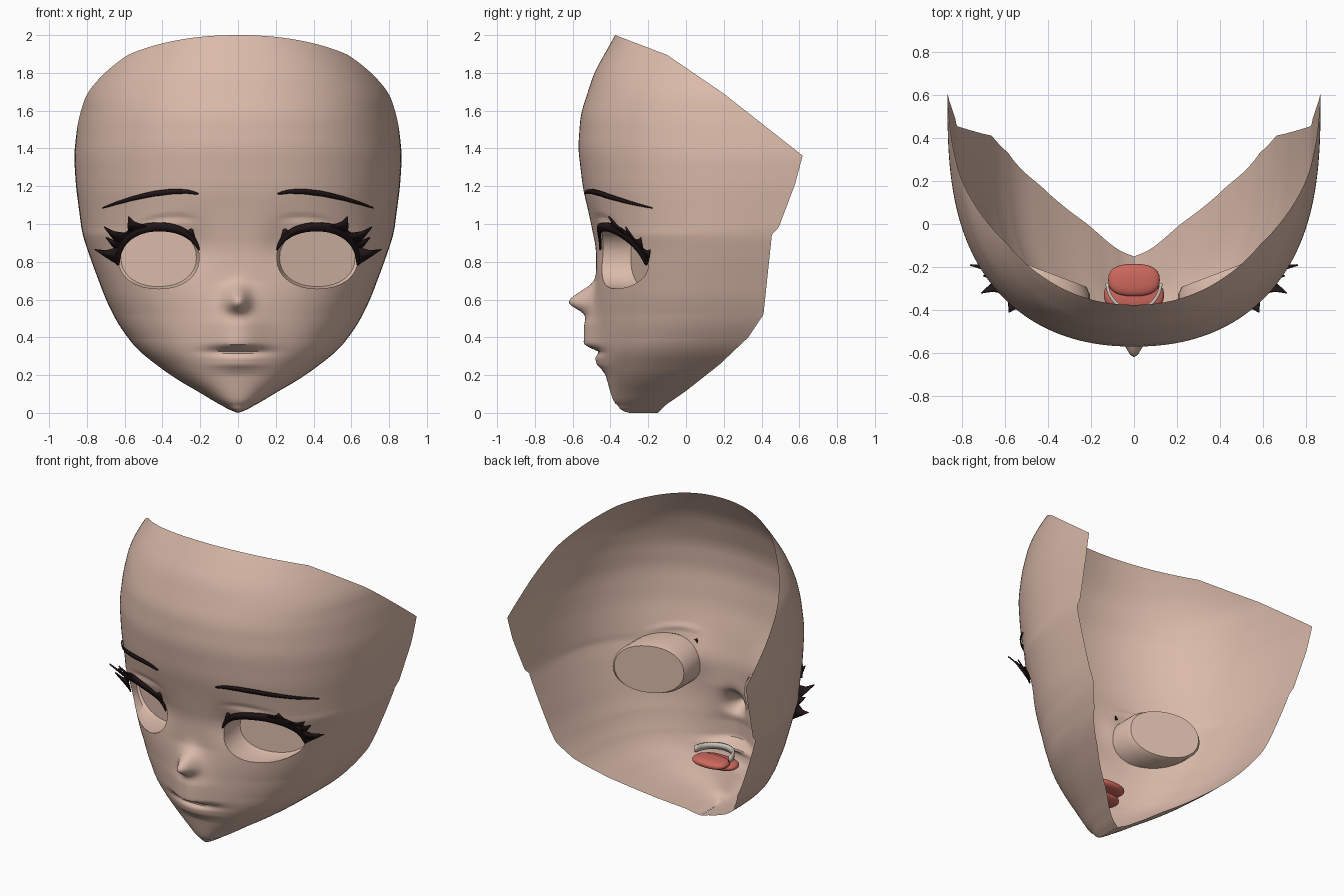
import bpy, bmesh, math
from mathutils import Vector

if "Cube" in bpy.data.objects:
    bpy.data.objects.remove(bpy.data.objects["Cube"])

def mat(name, rgb):
    m = bpy.data.materials.new(name)
    m.diffuse_color = (*rgb, 1)
    m.use_nodes = True
    m.node_tree.nodes["Principled BSDF"].inputs["Base Color"].default_value = m.diffuse_color
    return m

SKIN = mat("skin", (0.70, 0.49, 0.40))
DARK = mat("lash_dark", (0.016, 0.008, 0.009))
RED = mat("tongue_red", (0.62, 0.14, 0.11))
TEETH = mat("teeth_grey", (0.62, 0.56, 0.50))

# Face profiles by height: half width, front line, back edge, lip relief
W = [(0, .002), (.03, .08), (.09, .17), (.18, .33), (.26, .44), (.34, .54), (.47, .635), (.6, .70),
     (.8, .775), (.947, .825), (1.2, .858), (1.36, .868), (1.55, .85), (1.69, .825), (1.8, .765),
     (1.94, .67), (2, .6)]
F = [(0, -.30), (.01, -.34), (.03, -.37), (.074, -.39), (.18, -.42), (.3, -.455), (.4, -.465),
     (.6, -.475), (.87, -.476), (1.05, -.513), (1.185, -.545), (1.4, -.571), (1.58, -.558),
     (1.8, -.487), (2, -.375)]
B = [(0, -.15), (.04, -.11), (.116, 0), (.254, .175), (.4, .33), (.52, .41), (.947, .455),
     (.98, .49), (1.21, .577), (1.36, .617), (1.6, .66), (2, .62)]
LIP = [(.2, 0), (.23, .012), (.255, .03), (.295, .03), (.322, 0), (.345, .05), (.365, .08),
       (.47, .07), (.52, .05), (.7, 0)]
P, Q = 2.2, 2.9

def lerp(tab, z):
    if z <= tab[0][0]:
        return tab[0][1]
    for (a, u), (b, v) in zip(tab, tab[1:]):
        if z <= b:
            return u + (v - u) * (z - a) / (b - a)
    return tab[-1][1]

def soft(tab, z):
    w = max(0, min(.04, z, 2 - z))
    return sum(lerp(tab, z + w * k / 2) for k in range(-2, 3)) / 5

def gauss(d, s):
    return math.exp(-(d / s) ** 2)

def relief(x, z):
    """Forward bulge: lips, nose, eye socket and lid crease."""
    d = lerp(LIP, z) * gauss(x, .14)
    d += .115 * gauss(x, .055) * gauss(z - .588, .075 if z > .588 else .05)
    d -= .025 * gauss(x - .24, .10) * gauss(z - .88, .13)
    if .2 < x < .55:
        crease = 1.035 - 1.0 * (x - .33) ** 2
        d -= .010 * gauss(z - crease, .014) * math.sin(math.pi * (x - .2) / .35)
    return d

def surf(x, z):
    f, b = soft(F, z), lerp(B, z)
    r = min(1, abs(x) / soft(W, z))
    return f + (b - f) * (1 - (1 - r ** P) ** (1 / Q)) - relief(x, z)

def finish(name, bm, material, mirror=True, thick=0):
    me = bpy.data.meshes.new(name)
    bm.to_mesh(me)
    bm.free()
    ob = bpy.data.objects.new(name, me)
    bpy.context.collection.objects.link(ob)
    me.materials.append(material)
    if mirror:
        m = ob.modifiers.new("mirror", "MIRROR")
        m.merge_threshold = .0005
    if thick:
        s = ob.modifiers.new("solid", "SOLIDIFY")
        s.thickness, s.offset = thick, 0
    bpy.ops.object.select_all(action='DESELECT')
    ob.select_set(True)
    bpy.context.view_layer.objects.active = ob
    bpy.ops.object.shade_smooth_by_angle(angle=math.radians(40))
    return ob

# Eye outline (right half of the face; everything is mirrored)
EX, EZ = .42, .822
def eye(a, k=1.0):
    c, s = math.cos(a), math.sin(a)
    pw = lambda v: math.copysign(abs(v) ** .92, v)
    return EX + .215 * k * pw(c), EZ + .165 * k * pw(s)

N = 32
ring = [eye(math.tau * i / N) for i in range(N)]
pairs = list(zip(ring, ring[1:] + ring[:1]))

def in_eye(x, z):
    return all((b[0] - a[0]) * (z - a[1]) - (b[1] - a[1]) * (x - a[0]) > 0 for a, b in pairs)

# Face shell
bm = bmesh.new()
COLS, ROWS = 84, 150
grid = []
for j in range(ROWS + 1):
    z = 2 * (j / ROWS) ** 1.15
    f, b, w = soft(F, z), lerp(B, z), soft(W, z)
    row = []
    for i in range(COLS + 1):
        t = math.pi / 2 * i / COLS
        x = w * math.sin(t) ** (2 / P) if i else 0
        y = f + (b - f) * (1 - max(0, math.cos(t)) ** (2 / Q)) - relief(x, z)
        row.append(bm.verts.new((x, y, z)))
    grid.append(row)
for j in range(ROWS):
    for i in range(COLS):
        bm.faces.new((grid[j][i], grid[j][i + 1], grid[j + 1][i + 1], grid[j + 1][i]))

# Slanted top opening
TOP = [(-.375, 2.0), (-.1, 1.895), (.2, 1.69), (.62, 1.36)]
for (y0, z0), (y1, z1) in zip(TOP, TOP[1:]):
    bmesh.ops.bisect_plane(bm, geom=bm.verts[:] + bm.edges[:] + bm.faces[:], plane_co=(0, y0, z0),
                           plane_no=(0, z0 - z1, y1 - y0), clear_outer=True)

# Eye openings
for a, b in pairs:
    mx, mz = (a[0] + b[0]) / 2, (a[1] + b[1]) / 2
    fs = []
    for f in bm.faces:
        c = f.calc_center_median()
        if math.hypot(c.x - mx, c.z - mz) < .05:
            fs.append(f)
    geom = list({v for f in fs for v in f.verts}) + list({e for f in fs for e in f.edges}) + fs
    bmesh.ops.bisect_plane(bm, geom=geom, plane_co=(a[0], 0, a[1]),
                           plane_no=(b[1] - a[1], 0, a[0] - b[0]))
hole = []
for f in bm.faces:
    c = f.calc_center_median()
    if in_eye(c.x, c.z):
        hole.append(f)
bmesh.ops.delete(bm, geom=hole, context='FACES')
finish("face_shell", bm, SKIN)

# Recessed eye sockets: wall, bevel and flat plate
bm = bmesh.new()
plate = lambda x: -.30 + .38 * (x - .2)
loops = []
for k, back in ((1, 0), (1.0, .8), (.93, 1)):
    lp = []
    for i in range(N):
        x0, z0 = ring[i]
        x, z = eye(math.tau * i / N, k)
        y0 = surf(x0, z0)
        lp.append(bm.verts.new((x, y0 + (max(plate(x), y0 + .02) - y0) * back, z)))
    loops.append(lp)
for l0, l1 in zip(loops, loops[1:]):
    for i in range(N):
        n = (i + 1) % N
        bm.faces.new((l0[i], l0[n], l1[n], l1[i]))
bm.faces.new(loops[-1])
bmesh.ops.recalc_face_normals(bm, faces=bm.faces[:])
if max(bm.faces, key=lambda f: f.calc_area()).normal.y > 0:
    bmesh.ops.reverse_faces(bm, faces=bm.faces[:])
finish("eye_socket", bm, SKIN)

def ribbon(bm, lower, upper, lift):
    vs = [[bm.verts.new((x, surf(x, z) - lift, z)) for x, z in side] for side in (lower, upper)]
    for i in range(len(lower) - 1):
        bm.faces.new((vs[0][i], vs[0][i + 1], vs[1][i + 1], vs[1][i]))

# Upper lashes with outer spikes
bm = bmesh.new()
ts = [i / 28 for i in range(29)]
ang = lambda t: math.radians(168 - 180 * t)
lo = lambda t: eye(ang(t), 1 - .16 * math.sin(math.pi * t) ** .8)
up = lambda t: eye(ang(t), 1.01 + .12 * math.sin(math.pi * min(1, t * .9 + .05)))
ribbon(bm, [lo(t) for t in ts], [up(t) for t in ts], .015)
for t0, t1, tip in ((.52, .68, (.58, -.41, 1.04)), (.68, .82, (.71, -.32, .985)),
                    (.76, .88, (.70, -.24, .93)), (.84, .99, (.76, -.19, .866)),
                    (.10, .22, (.235, -.45, .985))):
    pts = []
    for t in (t0, (t0 + t1) / 2, t1):
        x, z = eye(ang(t), 1.04)
        pts.append(Vector((x, surf(x, z) - .017, z)))
    tip = Vector(tip)
    # slightly hooked blade
    a, m, b = pts
    mid = (m + tip) / 2
    q0, q1 = mid + (a - b) * .10, mid + (b - a) * .26
    v = [bm.verts.new(p) for p in (a, m, b, q1, tip, q0)]
    for idx in ((0, 1, 5), (1, 2, 3), (1, 3, 5), (5, 3, 4)):
        bm.faces.new([v[k] for k in idx])
finish("upper_lash", bm, DARK, thick=.008)

# Eyebrows
bm = bmesh.new()
BROW = [(.21, 1.160), (.27, 1.172), (.35, 1.172), (.45, 1.160), (.56, 1.135), (.65, 1.108), (.715, 1.085)]
xs = [.21 + .505 * i / 24 for i in range(25)]
half = lambda x: .002 + .012 * math.sin(math.pi * ((x - .21) / .505) ** .8) ** .7 if .21 < x < .714 else .002
ribbon(bm, [(x, lerp(BROW, x) - half(x)) for x in xs], [(x, lerp(BROW, x) + half(x)) for x in xs], .012)
finish("eyebrow", bm, DARK, thick=.008)

# Tongue: two flattened lobes behind the mouth
bm = bmesh.new()
for loc, size in (((0, -.26, .315), (.12, .075, .028)), ((0, -.33, .285), (.14, .075, .03))):
    r = bmesh.ops.create_uvsphere(bm, u_segments=28, v_segments=14, radius=1)
    for v in r["verts"]:
        # squarer plan than a plain ellipsoid
        p = [math.copysign(abs(c) ** .8, c) for c in v.co]
        v.co = [l + c * s for l, c, s in zip(loc, p, size)]
finish("tongue", bm, RED, mirror=False)

# Upper teeth arc
bm = bmesh.new()
rows = [[bm.verts.new((.125 * math.sin(a), -.27 - .13 * math.cos(a), z))
         for a in [math.radians(-88 + 176 * i / 20) for i in range(21)]] for z in (.335, .375)]
for i in range(20):
    bm.faces.new((rows[0][i], rows[0][i + 1], rows[1][i + 1], rows[1][i]))
finish("upper_teeth", bm, TEETH, mirror=False, thick=.015)
